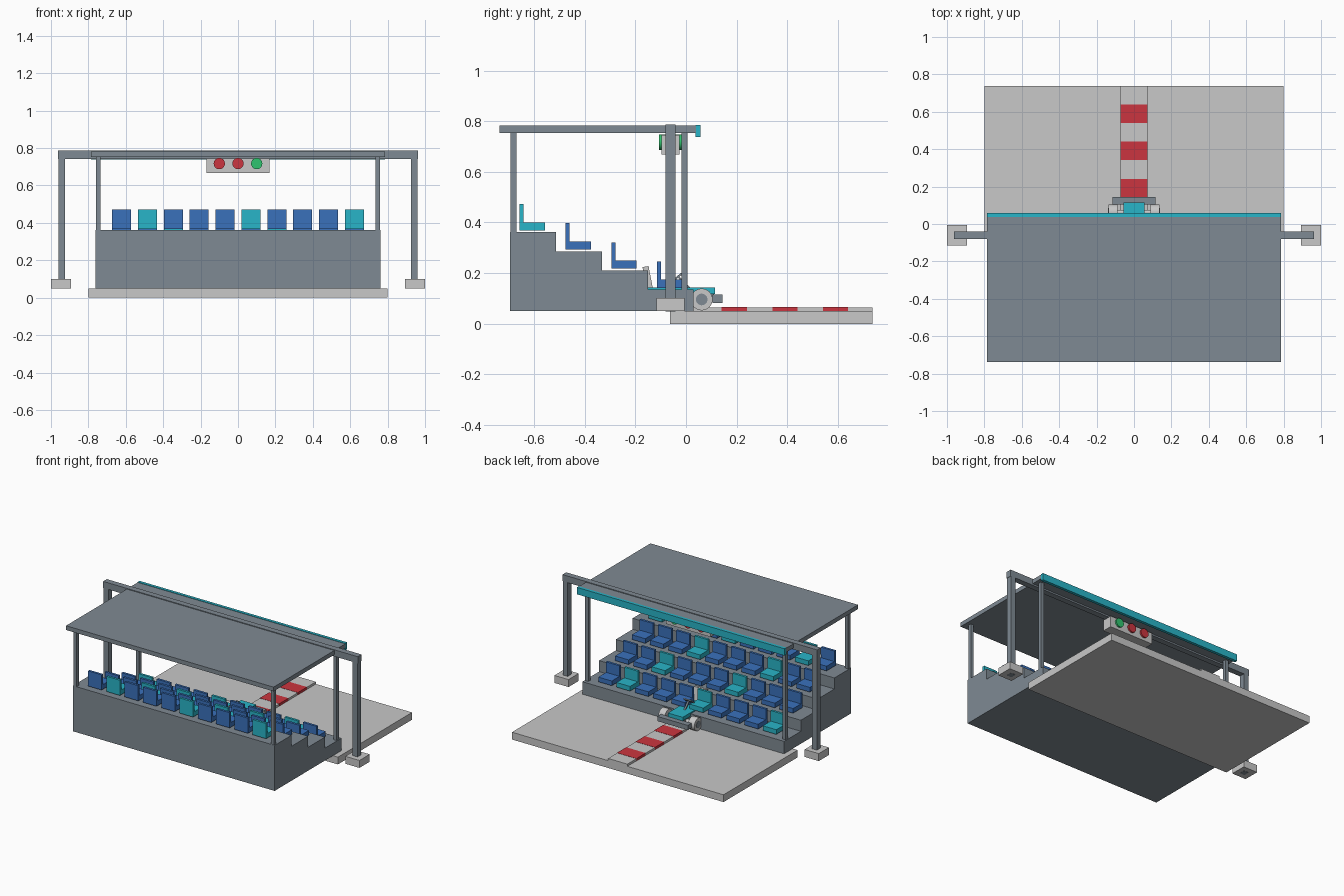
import bpy, bmesh, math
from mathutils import Matrix, Vector

if "Cube" in bpy.data.objects:
    bpy.data.objects.remove(bpy.data.objects["Cube"])


def material(name, r, g, b):
    m = bpy.data.materials.new(name)
    m.use_nodes = True
    m.diffuse_color = (r, g, b, 1)
    m.node_tree.nodes["Principled BSDF"].inputs["Base Color"].default_value = (r, g, b, 1)
    return m


SLATE = material("slate grey", 0.212, 0.254, 0.292)
PALE = material("pale grey", 0.58, 0.58, 0.58)
TEAL = material("teal", 0.022, 0.46, 0.58)
BLUE = material("blue", 0.042, 0.165, 0.50)
RED = material("red", 0.60, 0.036, 0.05)
GREEN = material("green", 0.03, 0.55, 0.16)


def finish(name, bm, mat):
    bmesh.ops.recalc_face_normals(bm, faces=bm.faces)
    mesh = bpy.data.meshes.new(name)
    bm.to_mesh(mesh)
    bm.free()
    mesh.materials.append(mat)
    ob = bpy.data.objects.new(name, mesh)
    bpy.context.collection.objects.link(ob)
    return ob


def add_box(bm, xs, ys, zs):
    lo, hi = Vector((xs[0], ys[0], zs[0])), Vector((xs[1], ys[1], zs[1]))
    size = Matrix.Diagonal((*(hi - lo), 1))
    bmesh.ops.create_cube(bm, size=1, matrix=Matrix.Translation((lo + hi) / 2) @ size)


def box(name, xs, ys, zs, mat):
    bm = bmesh.new()
    add_box(bm, xs, ys, zs)
    return finish(name, bm, mat)


def extrude_x(name, profile, half, mat):
    # side profile of (y, z) points, extruded across the width
    bm = bmesh.new()
    face = bm.faces.new([bm.verts.new((-half, y, z)) for y, z in profile])
    new = bmesh.ops.extrude_face_region(bm, geom=[face])["geom"]
    verts = [v for v in new if isinstance(v, bmesh.types.BMVert)]
    bmesh.ops.translate(bm, verts=verts, vec=(2 * half, 0, 0))
    return finish(name, bm, mat)


def cylinder(name, centre, radius, depth, axis, mat):
    bm = bmesh.new()
    turn = Matrix.Rotation(math.pi / 2, 4, 'Y' if axis == 'X' else 'X')
    bmesh.ops.create_cone(bm, cap_ends=True, segments=32, radius1=radius, radius2=radius,
                          depth=depth, matrix=Matrix.Translation(centre) @ turn)
    ob = finish(name, bm, mat)
    for p in ob.data.polygons:
        p.use_smooth = len(p.vertices) == 4
    ob.data.set_sharp_from_angle(angle=math.radians(40))
    return ob


# Track slab and striped lane
SLAB_Y = (-0.063, 0.737)
box("track_slab", (-0.8, 0.8), SLAB_Y, (0, 0.05), PALE)
box("lane", (-0.073, 0.073), SLAB_Y, (0.05, 0.065), PALE)
for k in range(3):
    y = 0.141 + 0.2 * k
    box("lane_stripe", (-0.0735, 0.0735), (y, y + 0.099), (0.05, 0.0665), RED)

# Stepped stand
FRONT, RUN, RISE, LOW = 0.03, 0.181, 0.0755, 0.135
profile = [(FRONT, 0.05)]
for r in range(4):
    z = LOW + RISE * r
    profile += [(FRONT - RUN * r, z), (FRONT - RUN * (r + 1), z)]
profile.append((FRONT - RUN * 4, 0.05))
extrude_x("stand_steps", profile, 0.763, SLATE)

# Seats, with a diagonal pattern of teal ones
for r in range(4):
    z = LOW + RISE * r + 0.007
    y = -0.114 - RUN * r
    for i in range(10):
        x = (i - 4.5) * 0.1383
        bm = bmesh.new()
        add_box(bm, (x - 0.051, x + 0.051), (y, y + 0.1), (z, z + 0.032))
        add_box(bm, (x - 0.051, x + 0.051), (y, y + 0.016), (z + 0.032, z + 0.104))
        finish("seat", bm, TEAL if (i + r) % 4 == 0 else BLUE)

# Roof, fascia and its four posts
box("roof", (-0.785, 0.785), (-0.737, 0.04), (0.753, 0.782), SLATE)
box("roof_fascia", (-0.785, 0.785), (0.038, 0.058), (0.738, 0.785), TEAL)
for s in (-1, 1):
    xs = sorted((s * 0.735, s * 0.758))
    box("rear_roof_post", xs, (-0.693, -0.67), (0.36, 0.753), SLATE)
    box("front_roof_post", xs, (-0.018, 0.006), (0.135, 0.753), SLATE)

# Gantry with feet
GY = (-0.081, -0.041)
box("gantry_beam", (-0.963, 0.963), GY, (0.742, 0.787), SLATE)
for s in (-1, 1):
    box("gantry_post", sorted((s * 0.924, s * 0.961)), GY, (0.049, 0.742), SLATE)
    box("gantry_foot", sorted((s * 0.893, s * 1.0)), (-0.116, -0.006), (0.05, 0.101), PALE)

# Signal lights, showing on both sides
box("signal_box", (-0.168, 0.168), (-0.096, -0.026), (0.668, 0.745), PALE)
for x, mat in ((-0.1, RED), (0, RED), (0.1, GREEN)):
    cylinder("signal_lamp", (x, -0.061, 0.717), 0.03, 0.093, 'Y', mat)

# Small kart on the lane
box("kart_body", (-0.056, 0.056), (-0.15, 0.115), (0.118, 0.143), TEAL)
box("kart_chassis", (-0.05, 0.05), (0.0, 0.11), (0.09, 0.118), SLATE)
box("kart_bumper", (-0.115, 0.115), (0.105, 0.145), (0.083, 0.115), SLATE)
extrude_x("kart_seat_back", [(-0.13, 0.135), (-0.148, 0.228), (-0.172, 0.224), (-0.152, 0.135)],
          0.045, PALE)
extrude_x("kart_steering", [(-0.05, 0.176), (-0.018, 0.202), (-0.013, 0.196), (-0.045, 0.17)],
          0.03, SLATE)
extrude_x("steering_column", [(-0.03, 0.18), (-0.024, 0.185), (0.02, 0.14), (0.01, 0.14)],
          0.006, SLATE)
cylinder("kart_axle", (0, 0.062, 0.096), 0.014, 0.2, 'X', PALE)
for s in (-1, 1):
    cylinder("kart_wheel", (s * 0.112, 0.062, 0.096), 0.043, 0.048, 'X', PALE)
    cylinder("kart_hub", (s * 0.114, 0.062, 0.096), 0.023, 0.05, 'X', SLATE)
